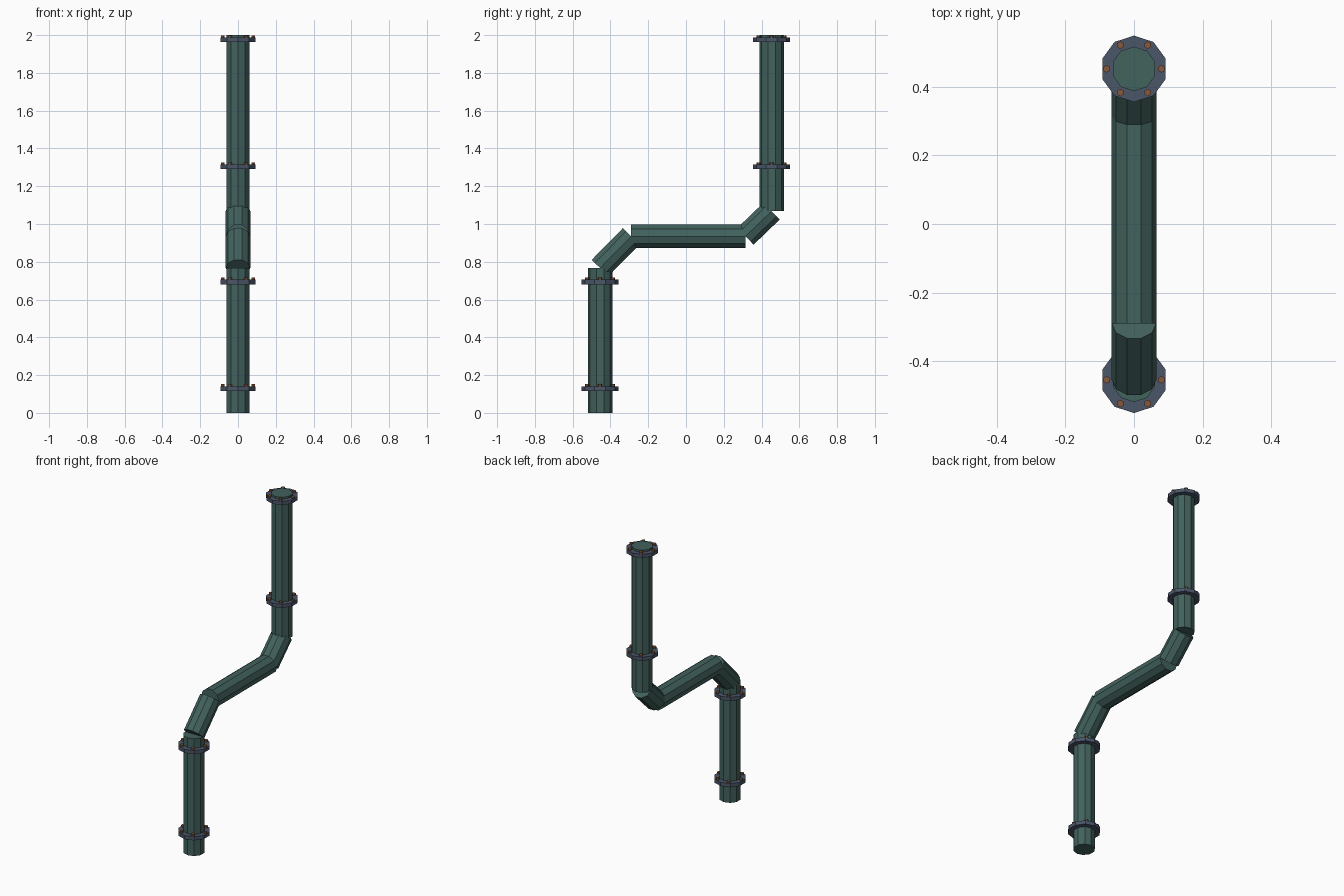
import bpy, bmesh, math
from mathutils import Vector

cube = bpy.data.objects.get("Cube")
if cube:
    bpy.data.objects.remove(cube, do_unlink=True)


def material(name, rgb):
    mat = bpy.data.materials.new(name)
    mat.use_nodes = True
    colour = (*rgb, 1.0)
    mat.diffuse_color = colour
    mat.node_tree.nodes["Principled BSDF"].inputs["Base Color"].default_value = colour
    return mat


GREEN = material("pipe green", (0.055, 0.122, 0.110))
STEEL = material("flange blue grey", (0.070, 0.092, 0.138))
RUST = material("bolt rust", (0.24, 0.098, 0.045))


def add_prism(bm, start, end, radius, sides, corner):
    """Straight prism from start to end, with one corner along the given direction."""
    start, end = Vector(start), Vector(end)
    side = (end - start).normalized().cross(corner)
    rings = []
    for centre in (start, end):
        ring = []
        for i in range(sides):
            a = math.tau * i / sides
            ring.append(bm.verts.new(centre + radius * (math.cos(a) * corner + math.sin(a) * side)))
        rings.append(ring)
    bottom, top = rings
    bm.faces.new(bottom[::-1])
    bm.faces.new(top)
    for i in range(sides):
        j = (i + 1) % sides
        bm.faces.new((bottom[i], bottom[j], top[j], top[i]))


def finish(bm, name, mat):
    bmesh.ops.recalc_face_normals(bm, faces=bm.faces)
    mesh = bpy.data.meshes.new(name)
    bm.to_mesh(mesh)
    bm.free()
    mesh.materials.append(mat)
    bpy.context.collection.objects.link(bpy.data.objects.new(name, mesh))


X, Y = Vector((1, 0, 0)), Vector((0, 1, 0))
FRONT, BACK = -0.455, 0.453
SIDES = 10

# Pipe run: straight, square-ended lengths meeting at open-wedge joints
path = [(0, FRONT, 0), (0, FRONT, 0.767), (0, -0.29, 0.935),
        (0, 0.315, 0.935), (0, BACK, 1.068), (0, BACK, 2)]
names = ["lower_pipe", "lower_elbow", "middle_pipe", "upper_elbow", "upper_pipe"]
for name, a, b in zip(names, path, path[1:]):
    bm = bmesh.new()
    add_prism(bm, a, b, 0.065, SIDES, Y if a[1] == b[1] else X)
    finish(bm, name, GREEN)

# Flanges, each with a ring of six bolts standing on its upper face
flanges = [("bottom", FRONT, 0.117), ("lower", FRONT, 0.681),
           ("upper", BACK, 1.291), ("top", BACK, 1.964)]
for name, y, z in flanges:
    top = z + 0.024
    bm = bmesh.new()
    add_prism(bm, (0, y, z), (0, y, top), 0.097, SIDES, Y)
    finish(bm, name + "_flange", STEEL)

    bm = bmesh.new()
    for i in range(6):
        a = math.tau * i / 6
        bx, by = 0.08 * math.cos(a), y + 0.08 * math.sin(a)
        add_prism(bm, (bx, by, top - 0.004), (bx, by, top + 0.011), 0.011, 6, Y)
    finish(bm, name + "_flange_bolts", RUST)
